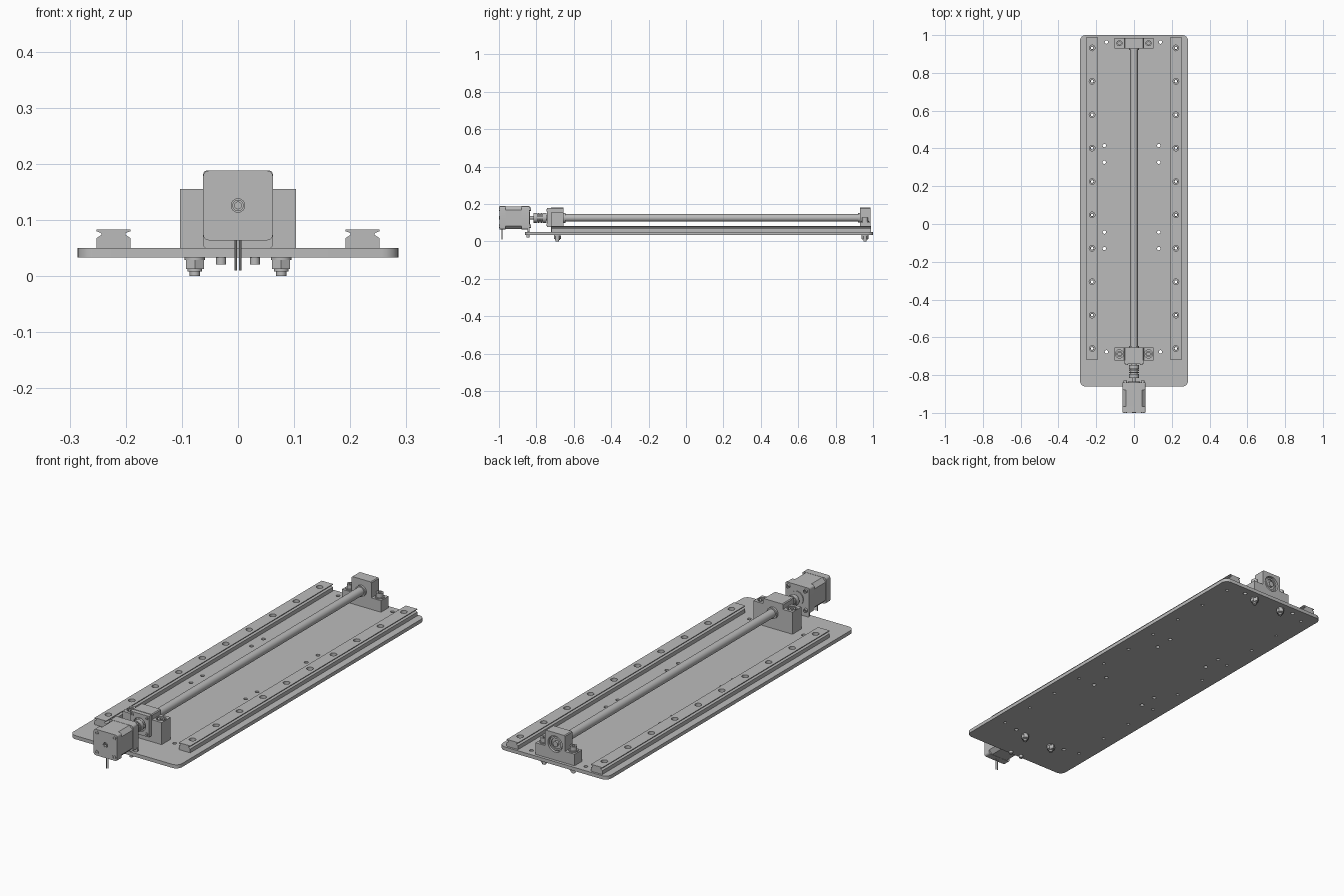
import bpy, bmesh
from math import cos, sin, pi, radians
from mathutils import Matrix, Vector

cube = bpy.data.objects.get("Cube")
if cube:
    bpy.data.objects.remove(cube)

grey = bpy.data.materials.new("machined grey")
grey.use_nodes = True
grey.diffuse_color = (0.5, 0.5, 0.5, 1)
grey.node_tree.nodes["Principled BSDF"].inputs["Base Color"].default_value = (0.5, 0.5, 0.5, 1)

AXIS = 0.126      # height of the screw and motor axis
DECK = 0.05       # top of the base plate


def finish(name, bm):
    bmesh.ops.recalc_face_normals(bm, faces=bm.faces)
    mesh = bpy.data.meshes.new(name)
    bm.to_mesh(mesh)
    bm.free()
    mesh.materials.append(grey)
    ob = bpy.data.objects.new(name, mesh)
    bpy.context.collection.objects.link(ob)
    return ob


def prism(name, points, lo, hi, axis="y"):
    """Extrude an outline: (x, z) along y or (x, y) along z."""
    bm = bmesh.new()
    place = (lambda p, t: (p[0], t, p[1])) if axis == "y" else (lambda p, t: (p[0], p[1], t))
    face = bm.faces.new([bm.verts.new(place(p, lo)) for p in points])
    new = bmesh.ops.extrude_face_region(bm, geom=[face])["geom"]
    move = Vector(place((0, 0), hi - lo))
    bmesh.ops.translate(bm, vec=move, verts=[v for v in new if isinstance(v, bmesh.types.BMVert)])
    return finish(name, bm)


def box(name, x0, x1, y0, y1, z0, z1):
    return prism(name, [(x0, y0), (x1, y0), (x1, y1), (x0, y1)], z0, z1, "z")


def rounded(cx, cy, w, h, r, steps=6):
    """Outline of a rectangle with round corners (steps=1 gives chamfers)."""
    pts = []
    for i, (sx, sy) in enumerate([(1, 1), (-1, 1), (-1, -1), (1, -1)]):
        for k in range(steps + 1):
            a = (i + k / steps) * pi / 2
            pts.append((cx + sx * (w - r) + r * cos(a), cy + sy * (h - r) + r * sin(a)))
    return pts


def add_cylinder(bm, x, y, z, r, length, axis, segs):
    """Cylinder starting at a point and running along +y or +z."""
    turn = Matrix.Rotation(radians(-90), 4, "X") if axis == "y" else Matrix()
    m = Matrix.Translation((x, y, z)) @ turn @ Matrix.Translation((0, 0, length / 2))
    bmesh.ops.create_cone(bm, cap_ends=True, segments=segs, radius1=r, radius2=r, depth=length, matrix=m)


def cylinder(name, x, y, z, r, length, axis="z", segs=32):
    bm = bmesh.new()
    add_cylinder(bm, x, y, z, r, length, axis, segs)
    return finish(name, bm)


def drill(ob, spots, r, length, axis="z", segs=20):
    bm = bmesh.new()
    for x, y, z in spots:
        add_cylinder(bm, x, y, z, r, length, axis, segs)
    cutter = finish("drill_cutter", bm)
    cutter.hide_render = True
    mod = ob.modifiers.new("holes", "BOOLEAN")
    mod.operation, mod.solver, mod.object = "DIFFERENCE", "EXACT", cutter
    bpy.context.view_layer.objects.active = ob
    bpy.ops.object.modifier_apply(modifier=mod.name)
    bpy.data.objects.remove(cutter)


# Base plate with its holes
rail_x = 0.222
rail_y = [0.932 - 0.1768 * i for i in range(10)]
plate = prism("base_plate", rounded(0, 0.07, 0.286, 0.93, 0.03), 0.033, DECK, "z")
spots = [(s * 0.143 - 0.003, y, 0.02) for s in (-1, 1) for y in (0.963, -0.677)]
spots += [(s * 0.144 - 0.013, y, 0.02) for s in (-1, 1) for y in (0.415, 0.327, -0.043, -0.13)]
drill(plate, spots, 0.009, 0.05)
drill(plate, [(s * rail_x, y, 0.02) for s in (-1, 1) for y in rail_y], 0.007, 0.05)

# Linear rails with grooved sides and counterbored holes
half = [(0.03, DECK), (0.03, 0.068), (0.021, 0.074), (0.022, 0.077), (0.03, 0.08), (0.03, 0.083)]
for s, side in ((-1, "right"), (1, "left")):
    outline = [(s * rail_x + x, z) for x, z in half] + [(s * rail_x - x, z) for x, z in reversed(half)]
    rail = prism(side + "_rail", outline, -0.72, 0.99)
    drill(rail, [(s * rail_x, y, 0.04) for y in rail_y], 0.008, 0.06)
    drill(rail, [(s * rail_x, y, 0.066) for y in rail_y], 0.015, 0.04)


def bearing_block(name, y0, y1, shoulder, top, hump):
    w = 0.103
    outline = [(-w, DECK), (w, DECK), (w, shoulder), (hump, shoulder), (hump, top - 0.004),
               (hump - 0.004, top), (4e-3 - hump, top), (-hump, top - 0.004), (-hump, shoulder), (-w, shoulder)]
    return prism(name, outline, y0, y1)


def socket_head(name, x, y, z, r, h, axis="z", outward=1):
    head = cylinder(name, x, y, z, r, h, axis, 24)
    off = h * 0.45 if outward > 0 else -h * 0.45
    hole = (x, y + off, z) if axis == "y" else (x, y, z + off)
    drill(head, [hole], r * 0.55, h, axis, 6)


# Bearing blocks at both ends of the screw
front_block = bearing_block("front_bearing_block", -0.722, -0.655, 0.155, 0.18, 0.052)
drill(front_block, [(s * 0.077, -0.688, 0.13) for s in (-1, 1)], 0.022, 0.05)
back_block = bearing_block("back_bearing_block", 0.93, 0.986, 0.105, 0.18, 0.052)
drill(back_block, [(0, 0.972, AXIS)], 0.038, 0.05, "y", 40)
cover = box("front_bearing_cover", -0.05, 0.05, -0.742, -0.722, 0.078, 0.178)
drill(cover, [(0, -0.76, AXIS)], 0.032, 0.033, "y", 32)
for sx in (-1, 1):
    for sz in (-1, 1):
        socket_head("cover_screw", sx * 0.038, -0.746, AXIS + 0.002 + sz * 0.038, 0.007, 0.008, "y", -1)

# Back bearing rings
ring = cylinder("back_bearing_ring", 0, 0.965, AXIS, 0.033, 0.015, "y")
drill(ring, [(0, 0.974, AXIS)], 0.025, 0.02, "y", 32)

# Block bolts with washers, nuts and thread ends below the plate
for y, seat in ((-0.688, 0.13), (0.957, 0.105)):
    for s in (-1, 1):
        x = s * 0.077
        cylinder("bolt_washer", x, y, seat, 0.021, 0.004)
        socket_head("bolt_head", x, y, seat + 0.004, 0.016, 0.02)
        cylinder("bolt_thread", x, y, 0, 0.009, seat, segs=20)
        cylinder("nut_washer", x, y, 0.029, 0.018, 0.004)
        cylinder("nut", x, y, 0.013, 0.0185, 0.016, segs=6)
        cylinder("nut_collar", x, y, 0.008, 0.013, 0.006)

# Drive screw, stepped down at both ends
cylinder("drive_screw", 0, -0.655, AXIS, 0.02, 1.585, "y")
cylinder("drive_screw_journal", 0, -0.78, AXIS, 0.013, 1.765, "y")
cylinder("front_lock_nut", 0, -0.742, AXIS, 0.024, 0.02, "y")
cylinder("front_screw_collar", 0, -0.657, AXIS, 0.027, 0.012, "y")
cylinder("back_screw_collar", 0, 0.92, AXIS, 0.026, 0.012, "y")

# Slotted shaft coupling
cylinder("coupling_core", 0, -0.815, AXIS, 0.019, 0.068, "y")
for y, length in ((-0.815, 0.02), (-0.79, 0.007), (-0.778, 0.007), (-0.767, 0.02)):
    cylinder("coupling_ring", 0, y, AXIS, 0.027, length, "y")
cylinder("motor_shaft", 0, -0.845, AXIS, 0.009, 0.04, "y", 24)

# Motor: rounded end caps around a chamfered laminated body
rear_cap = prism("motor_rear_cap", rounded(0, AXIS, 0.062, 0.062, 0.01), -0.998, -0.965)
prism("motor_body", rounded(0, AXIS, 0.061, 0.061, 0.018, 1), -0.966, -0.879)
prism("motor_front_cap", rounded(0, AXIS, 0.062, 0.062, 0.01), -0.88, -0.846)
drill(rear_cap, [(0, -1.01, AXIS)], 0.012, 0.025, "y", 32)
hub = cylinder("motor_rear_hub", 0, -1.0, AXIS, 0.01, 0.016, "y")
drill(hub, [(0, -1.01, AXIS)], 0.006, 0.02, "y", 20)
cylinder("motor_pilot", 0, -0.848, AXIS, 0.033, 0.014, "y")
for sx in (-1, 1):
    for sz in (-1, 1):
        x, z = sx * 0.046, AXIS + sz * 0.046
        socket_head("motor_rear_screw", x, -1.0, z, 0.009, 0.008, "y", -1)
        socket_head("motor_mount_screw", x, -0.84, z, 0.009, 0.012, "y", 1)

# Motor mount standing on the plate, with its screws underneath
mount = prism("motor_mount", rounded(0, 0.119, 0.062, 0.069, 0.006), -0.847, -0.838)
for s in (-1, 1):
    cylinder("mount_screw", s * 0.03, -0.845, 0.021, 0.009, 0.02, segs=24)
    cylinder("motor_wire", s * 0.0042, -0.984, 0.01, 0.0025, 0.06, segs=10)

# Smooth the round sides, keep hard edges
bpy.ops.object.select_all(action="DESELECT")
for ob in bpy.context.collection.objects:
    if ob.type == "MESH":
        ob.select_set(True)
        bpy.context.view_layer.objects.active = ob
bpy.ops.object.shade_smooth_by_angle(angle=radians(30))
